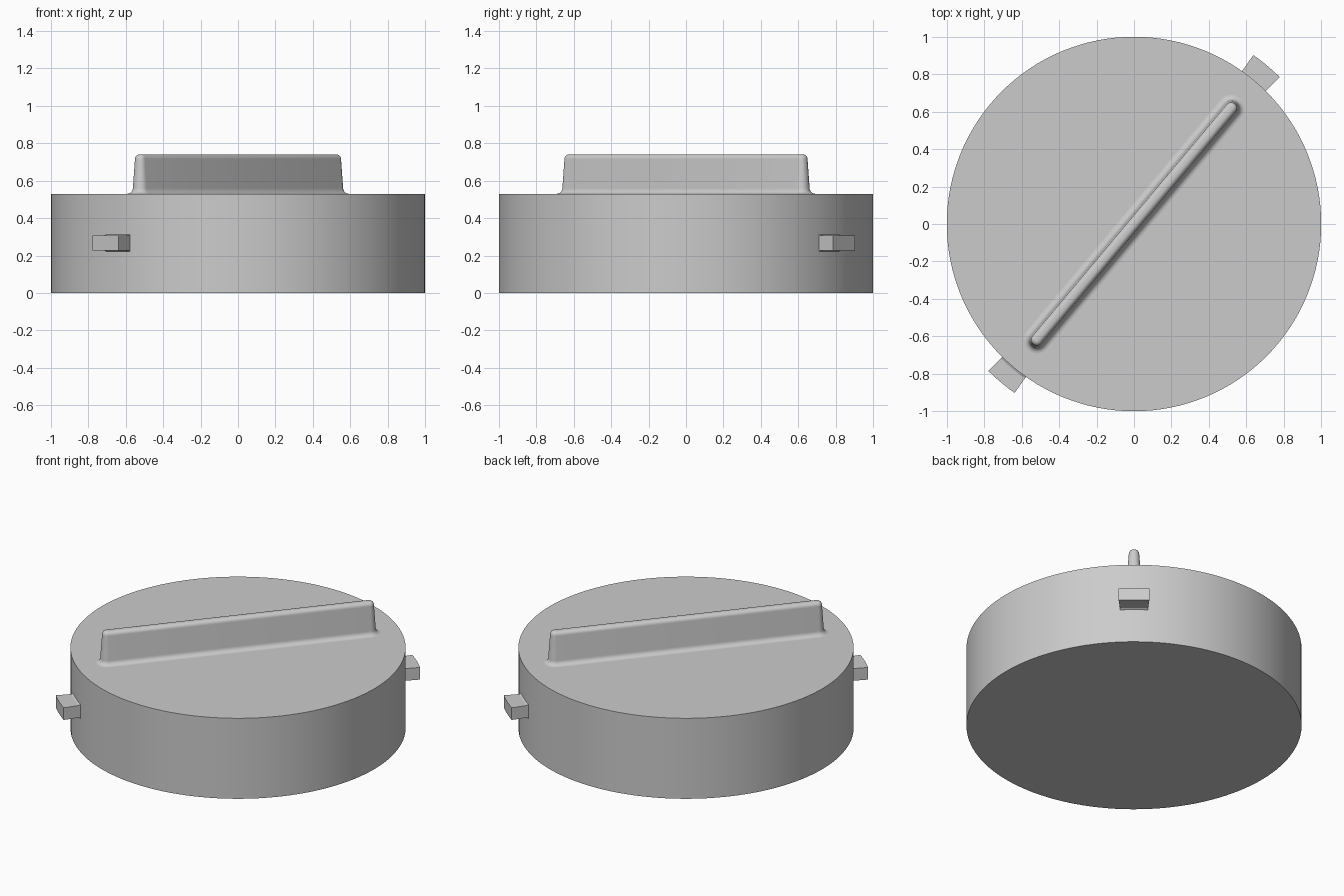
import bpy, bmesh, math
from math import cos, sin, pi, radians

cube = bpy.data.objects.get("Cube")
if cube:
    bpy.data.objects.remove(cube, do_unlink=True)

RADIUS, BODY_TOP, RIDGE_TOP = 1.0, 0.53, 0.74
TURN = radians(50)          # direction of the grip ridge and the tabs

grey = bpy.data.materials.new("light grey")
grey.use_nodes = True
COLOUR = (0.6, 0.6, 0.6, 1)
grey.diffuse_color = COLOUR
grey.node_tree.nodes["Principled BSDF"].inputs["Base Color"].default_value = COLOUR


def loft(name, rings, turn=0.0, smooth=30):
    """Skin a stack of closed rings, cap both ends and shade it."""
    bm = bmesh.new()
    loops = [[bm.verts.new(p) for p in ring] for ring in rings]
    n = len(loops[0])
    for a, b in zip(loops, loops[1:]):
        for i in range(n):
            j = (i + 1) % n
            bm.faces.new((a[i], a[j], b[j], b[i]))
    bm.faces.new(loops[0][::-1])
    bm.faces.new(loops[-1])
    bmesh.ops.recalc_face_normals(bm, faces=bm.faces)
    mesh = bpy.data.meshes.new(name)
    bm.to_mesh(mesh)
    bm.free()
    mesh.materials.append(grey)
    obj = bpy.data.objects.new(name, mesh)
    obj.rotation_euler.z = turn
    bpy.context.collection.objects.link(obj)
    bpy.ops.object.select_all(action='DESELECT')
    obj.select_set(True)
    bpy.context.view_layer.objects.active = obj
    bpy.ops.object.shade_smooth_by_angle(angle=radians(smooth))
    return obj


def circle(r, z, n=128):
    return [(r * cos(2 * pi * i / n), r * sin(2 * pi * i / n), z) for i in range(n)]


def rounded_rect(half_len, half_wid, r, z, steps=6):
    """Rounded rectangle outline with corner radius r."""
    pts = []
    for k, (sx, sy) in enumerate(((1, 1), (-1, 1), (-1, -1), (1, -1))):
        for s in range(steps + 1):
            a = (k + s / steps) * pi / 2
            pts.append((sx * (half_len - r) + r * cos(a),
                        sy * (half_wid - r) + r * sin(a), z))
    return pts


# Round cap body
loft("cap_body", [circle(RADIUS, 0), circle(RADIUS, BODY_TOP)])

# Grip ridge: (outward offset, height) profile with foot fillet, draft, top round
FOOT, ROUND, DRAFT = 0.03, 0.025, 0.011
profile = [(DRAFT + FOOT, BODY_TOP - 0.01)]
for s in range(7):
    a = s / 6 * pi / 2
    profile.append((DRAFT + FOOT * (1 - sin(a)), BODY_TOP + FOOT * (1 - cos(a))))
for s in range(7):
    a = s / 6 * pi / 2
    profile.append((-ROUND * (1 - cos(a)), RIDGE_TOP - ROUND * (1 - sin(a))))
loft("grip_ridge",
     [rounded_rect(0.838 + o, 0.031 + o, 0.029 + o, z) for o, z in profile],
     TURN, smooth=40)


# Locking tabs: wedge-shaped blocks with a small flare where they meet the wall
def tab_ring(r, half_z, spread=radians(4.75), steps=6):
    angles = [spread * (2 * s / steps - 1) for s in range(steps + 1)]
    low = [(r * cos(a), r * sin(a), 0.267 - half_z) for a in angles]
    high = [(r * cos(a), r * sin(a), 0.267 + half_z) for a in reversed(angles)]
    return low + high


for name, turn in (("back_left_tab", TURN), ("front_right_tab", TURN + pi)):
    loft(name, [tab_ring(0.985, 0.046), tab_ring(1.0, 0.046),
                tab_ring(1.01, 0.04), tab_ring(1.105, 0.04)], turn)
